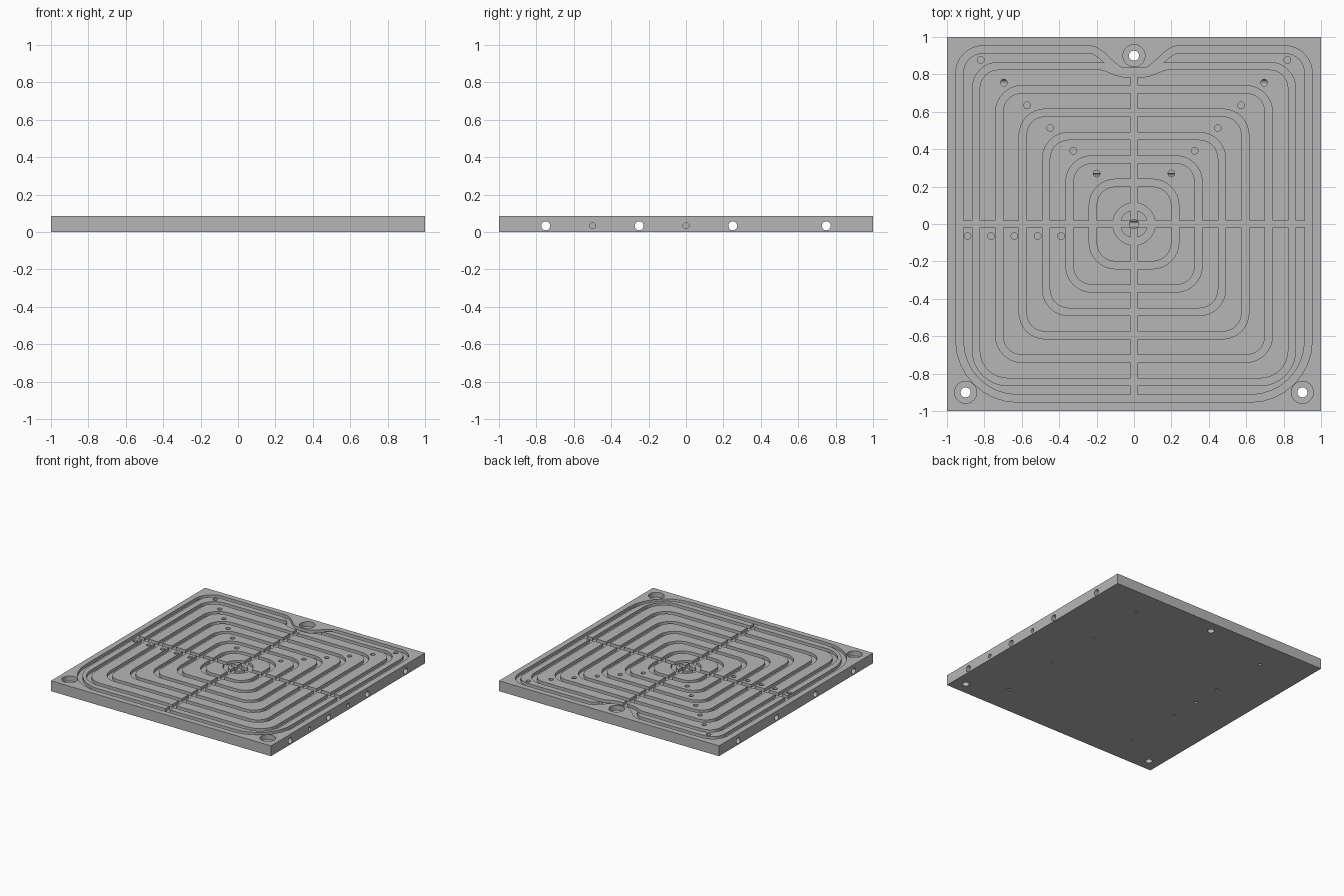
import bpy, bmesh, math
from mathutils import Vector, Matrix

if "Cube" in bpy.data.objects:
    bpy.data.objects.remove(bpy.data.objects["Cube"], do_unlink=True)

TOP = 0.085        # plate thickness
DEPTH = 0.024      # groove depth
WIDTH = 0.039      # groove width
BORE_Z = 0.033     # height of the side drillings

grey = bpy.data.materials.new("machined_grey")
grey.use_nodes = True
grey.diffuse_color = (0.47, 0.47, 0.47, 1)
grey.node_tree.nodes["Principled BSDF"].inputs["Base Color"].default_value = (0.47, 0.47, 0.47, 1)


def finish(bm, name):
    bmesh.ops.recalc_face_normals(bm, faces=bm.faces)
    if bm.calc_volume(signed=True) < 0:
        bmesh.ops.reverse_faces(bm, faces=bm.faces)
    mesh = bpy.data.meshes.new(name)
    bm.to_mesh(mesh)
    bm.free()
    mesh.materials.append(grey)
    obj = bpy.data.objects.new(name, mesh)
    bpy.context.collection.objects.link(obj)
    return obj


def box(name, x0, x1, y0, y1, z0, z1):
    bm = bmesh.new()
    bmesh.ops.create_cube(bm, size=1)
    for v in bm.verts:
        v.co = (x1 if v.co.x > 0 else x0, y1 if v.co.y > 0 else y0, z1 if v.co.z > 0 else z0)
    return finish(bm, name)


def cylinder(name, radius, start, end, sides=24):
    a, b = Vector(start), Vector(end)
    turn = (b - a).to_track_quat('Z', 'Y').to_matrix().to_4x4()
    bm = bmesh.new()
    bmesh.ops.create_cone(bm, cap_ends=True, segments=sides, radius1=radius, radius2=radius,
                          depth=(b - a).length, matrix=Matrix.Translation((a + b) / 2) @ turn)
    return finish(bm, name)


def closed_groove(name, path):
    """Sweep a rectangular section round a closed path."""
    bm = bmesh.new()
    pts = [Vector(p) for p in path]
    n = len(pts)
    sections = []
    for i, p in enumerate(pts):
        before = (p - pts[i - 1]).normalized()
        after = (pts[(i + 1) % n] - p).normalized()
        along = (before + after).normalized()
        side = Vector((-along.y, along.x)) * (WIDTH / 2 / along.dot(after))
        corners = [(p + side, TOP - DEPTH), (p - side, TOP - DEPTH),
                   (p - side, TOP + 0.05), (p + side, TOP + 0.05)]
        sections.append([bm.verts.new((c.x, c.y, z)) for c, z in corners])
    for i in range(n):
        a, b = sections[i], sections[(i + 1) % n]
        for k in range(4):
            m = (k + 1) % 4
            bm.faces.new((a[k], a[m], b[m], b[k]))
    return finish(bm, name)


def ring_path(half, r_top, r_low, dip=None):
    """Rounded square, optionally with a dip in the middle of its far side."""
    path = []
    for quarter, (sx, sy) in enumerate([(1, 1), (-1, 1), (-1, -1), (1, -1)]):
        r = r_top if sy > 0 else r_low
        for step in range(9):
            t = math.pi / 2 * (quarter + step / 8)
            path.append((sx * (half - r) + r * math.cos(t), sy * (half - r) + r * math.sin(t)))
        if quarter == 0 and dip:
            inner, outer, low = dip
            for i in range(25):
                x = outer * (1 - i / 12)
                t = min(1, max(0, (outer - abs(x)) / (outer - inner)))
                path.append((x, half + (low - half) * t * t * (3 - 2 * t)))
    return path


def volume(mesh):
    bm = bmesh.new()
    bm.from_mesh(mesh)
    result = bm.calc_volume()
    bm.free()
    return result


plate = box("grooved_plate", -1, 1, -1, 1, 0, TOP)


def cut(cutter):
    """Subtract a cutter, keeping the first solver result with a sound volume."""
    cutter.hide_render = True
    full = volume(plate.data)
    mod = plate.modifiers.new("cut", 'BOOLEAN')
    mod.operation = 'DIFFERENCE'
    mod.object = cutter
    for solver in ('EXACT', 'MANIFOLD'):
        mod.solver = solver
        graph = bpy.context.evaluated_depsgraph_get()
        graph.update()
        mesh = bpy.data.meshes.new_from_object(plate.evaluated_get(graph))
        if 0.94 * full < volume(mesh) < full:
            plate.data = mesh
            break
    plate.modifiers.remove(mod)
    bpy.data.objects.remove(cutter, do_unlink=True)


# Concentric grooves; the outer two swerve round the far mounting hole
cut(closed_groove("outer_groove", ring_path(0.933, 0.125, 0.31, (0.05, 0.235, 0.814))))
cut(closed_groove("second_groove", ring_path(0.845, 0.12, 0.17, (0.05, 0.185, 0.806))))
for i in range(5):
    cut(closed_groove("inner_groove", ring_path(0.72 - 0.125 * i, 0.12, 0.12)))
circle = [math.tau * (i + 0.5) / 40 for i in range(40)]
cut(closed_groove("centre_groove", [(0.094 * math.cos(a), 0.094 * math.sin(a)) for a in circle]))

# Cross grooves
w = WIDTH / 2
cut(box("cross_groove_x", -0.93, 0.93, -w, w, TOP - DEPTH, TOP + 0.05))
cut(box("cross_groove_y", -w, w, -0.93, 0.81, TOP - DEPTH, TOP + 0.05))

# Counterbored mounting holes
for x, y in [(-0.9, -0.9), (0.9, -0.9), (0, 0.9)]:
    cut(cylinder("counterbore", 0.059, (x, y, TOP - 0.04), (x, y, TOP + 0.05), 32))
    cut(cylinder("mounting_hole", 0.027, (x, y, -0.05), (x, y, TOP + 0.05)))

# Blind holes along the diagonals and beside the cross groove
for i in range(6):
    for side in (-1, 1):
        x, y = side * (0.2 + 0.124 * i), 0.27 + 0.1215 * i
        cut(cylinder("diagonal_hole", 0.018, (x, y, TOP - 0.04), (x, y, TOP + 0.05), 16))
for i in range(5):
    x = -0.89 + 0.125 * i
    cut(cylinder("row_hole", 0.018, (x, -0.065, TOP - 0.04), (x, -0.065, TOP + 0.05), 16))

# Drillings through the sides, and two blind ones
for y in (-0.75, -0.25, 0.25, 0.75):
    cut(cylinder("side_bore", 0.024, (-1.1, y, BORE_Z), (1.1, y, BORE_Z)))
for y, end in [(0, -0.65), (-0.5, 0.9)]:
    cut(cylinder("blind_side_bore", 0.016, (end, y, BORE_Z), (1.1, y, BORE_Z), 16))
cut(cylinder("centre_port", 0.025, (0, 0, BORE_Z - 0.005), (0, 0, TOP + 0.05)))

# Small ports in the underside
for x, y in [(s * 0.605, y) for s in (-1, 1) for y in (-0.75, -0.25, 0.25, 0.75)] + [(-0.605, 0)]:
    cut(cylinder("underside_port", 0.012, (x, y, -0.05), (x, y, BORE_Z - 0.004), 16))

# Smooth curved walls, keep machined edges sharp
bpy.ops.object.select_all(action='DESELECT')
plate.select_set(True)
bpy.context.view_layer.objects.active = plate
bpy.ops.object.shade_smooth_by_angle(angle=math.radians(30))
